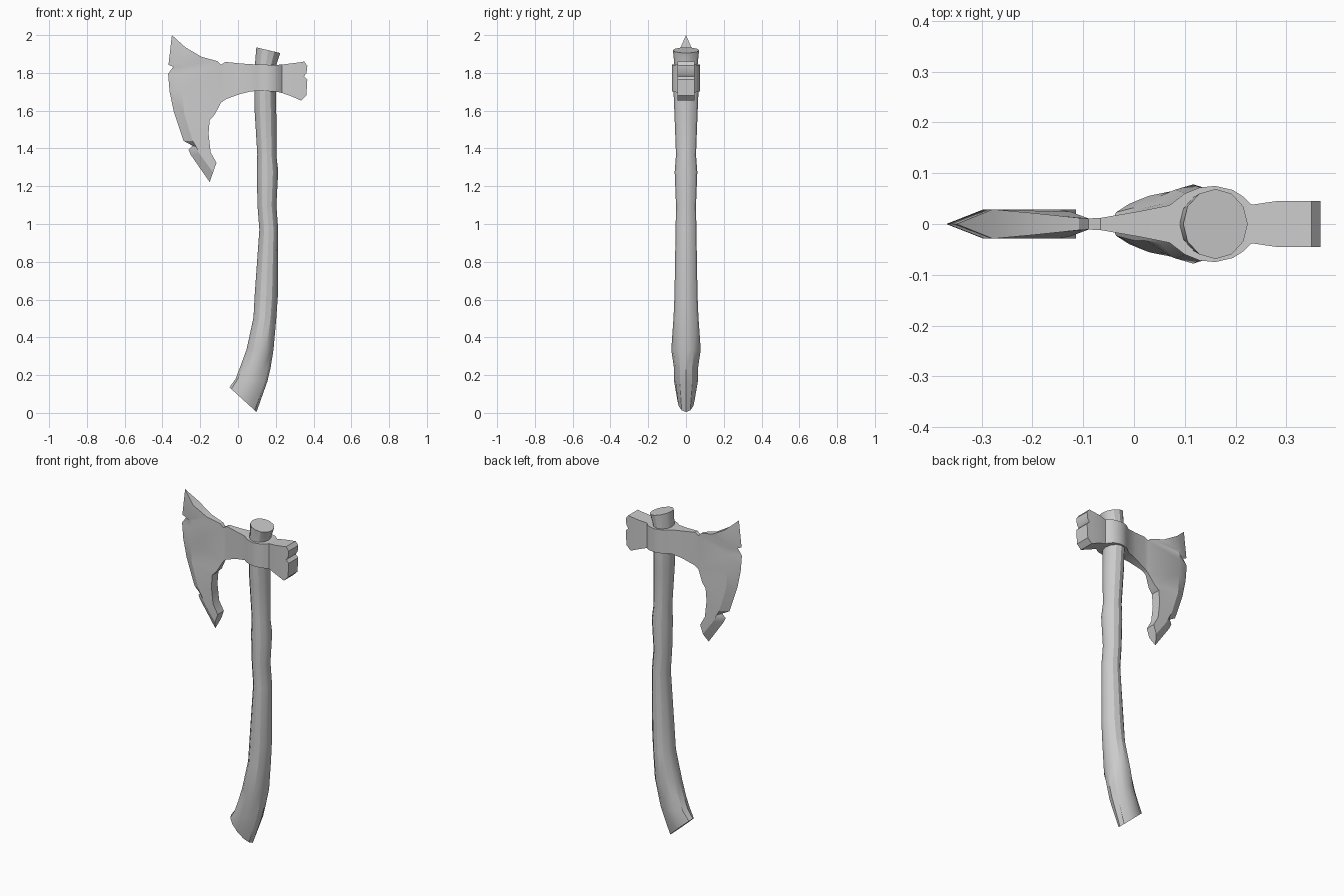
import bpy, bmesh, math

if "Cube" in bpy.data.objects:
    bpy.data.objects.remove(bpy.data.objects["Cube"])


def finish(bm, name):
    bmesh.ops.recalc_face_normals(bm, faces=bm.faces)
    mesh = bpy.data.meshes.new(name)
    bm.to_mesh(mesh)
    bm.free()
    ob = bpy.data.objects.new(name, mesh)
    bpy.context.collection.objects.link(ob)
    bpy.ops.object.select_all(action='DESELECT')
    ob.select_set(True)
    bpy.context.view_layer.objects.active = ob
    bpy.ops.object.shade_smooth_by_angle(angle=math.radians(30))
    return ob


# Handle: tilted oval rings (left x, left z, right x, right z, half depth)
rings = [
    (-.045, .135, .098, .005, .046), (-.013, .18, .155, .165, .064),
    (.012, .245, .172, .235, .064), (.045, .335, .188, .335, .078),
    (.082, .505, .203, .505, .066), (.088, .62, .211, .62, .061),
    (.113, .97, .213, .97, .055), (.103, 1.1, .203, 1.1, .053),
    (.1, 1.27, .213, 1.28, .06), (.102, 1.37, .203, 1.36, .053),
    (.088, 1.6, .203, 1.56, .061), (.087, 1.7, .2, 1.7, .066),
    (.09, 1.845, .204, 1.845, .062), (.097, 1.935, .224, 1.905, .069),
]
SIDES = 12
bm = bmesh.new()
loops = []
for x0, z0, x1, z1, d in rings:
    loop = []
    for i in range(SIDES):
        a = 2 * math.pi * i / SIDES
        f = (1 + math.cos(a)) / 2
        loop.append(bm.verts.new((x0 + (x1 - x0) * f, d * math.sin(a), z0 + (z1 - z0) * f)))
    loops.append(loop)
for lo, hi in zip(loops, loops[1:]):
    for i in range(SIDES):
        j = (i + 1) % SIDES
        bm.faces.new((lo[i], lo[j], hi[j], hi[i]))
bm.faces.new(loops[0])
bm.faces.new(loops[-1])
finish(bm, "handle")

# Head: mirrored point pairs, shared where the thickness is zero
bm = bmesh.new()


def pair(x, z, t):
    front = bm.verts.new((x, -t, z))
    return (front, bm.verts.new((x, t, z)) if t else front)


def face(vs):
    vs = list(dict.fromkeys(vs))
    if len(vs) > 2:
        bm.faces.new(vs)


def both_sides(pairs):
    face([p[0] for p in pairs])
    face([p[1] for p in pairs][::-1])


def rim(pairs):
    for a, b in zip(pairs, pairs[1:]):
        face([a[0], b[0], b[1], a[1]])


# Neck, socket and poll columns (x, top z, bottom z, half thickness)
columns = [
    (-.09, 1.843, 1.642, .011), (-.066, 1.858, 1.66, .012),
    (.01, 1.85, 1.688, .025), (.07, 1.846, 1.702, .037),
    (.1, 1.845, 1.704, .06), (.13, 1.844, 1.704, .072),
    (.16, 1.843, 1.703, .075), (.195, 1.843, 1.701, .067),
    (.215, 1.843, 1.698, .054), (.232, 1.844, 1.694, .038),
    (.28, 1.85, 1.677, .045), (.335, 1.857, 1.653, .045),
]
top = [pair(x, zt, t) for x, zt, zb, t in columns]
bot = [pair(x, zb, t) for x, zt, zb, t in columns]
for i in range(len(columns) - 1):
    both_sides([top[i], top[i + 1], bot[i + 1], bot[i]])
rim(top)
rim(bot)

# Chipped poll end
end = [pair(x, z, .045) for x, z in [
    (.35, 1.86), (.367, 1.838), (.363, 1.8), (.35, 1.782),
    (.367, 1.765), (.362, 1.68)]]
end = [top[-1]] + end + [bot[-1]]
both_sides(end)
rim(end)

# Blade: sharp edge points matched with ridge points
edge = [pair(x, z, 0) for x, z in [
    (-.35, 2.0), (-.368, 1.843), (-.343, 1.832), (-.37, 1.795),
    (-.362, 1.7), (-.34, 1.595), (-.288, 1.44), (-.24, 1.414),
    (-.262, 1.392), (-.25, 1.366), (-.15, 1.222)]]
ridge = [pair(x, z, .029) for x, z in [
    (-.278, 1.935), (-.29, 1.85), (-.294, 1.832), (-.296, 1.795),
    (-.294, 1.7), (-.285, 1.585), (-.24, 1.44), (-.222, 1.41),
    (-.212, 1.388), (-.2, 1.366), (-.132, 1.273)]]
for i in range(len(edge) - 1):
    both_sides([edge[i], edge[i + 1], ridge[i + 1], ridge[i]])
inner = [pair(*p) for p in [
    (-.114, 1.324, .029), (-.145, 1.38, .029), (-.156, 1.478, .029),
    (-.15, 1.55, .029), (-.124, 1.578, .024)]]
upper = [pair(-.108, 1.862, .012), pair(-.193, 1.885, .021)]
# Beard strips, then the cheek between ridge and neck
both_sides([ridge[10], inner[0], inner[1], ridge[9]])
both_sides([ridge[9], inner[1], inner[2], ridge[7], ridge[8]])
both_sides([ridge[7], inner[2], inner[3], ridge[6]])
both_sides([ridge[6], inner[3], inner[4], ridge[5]])
both_sides([ridge[5], inner[4], bot[0], ridge[4]])
both_sides([ridge[4], bot[0], top[0], ridge[3]])
both_sides([ridge[3], top[0], upper[0], ridge[2]])
both_sides([ridge[2], upper[0], upper[1], ridge[1]])
both_sides([ridge[1], upper[1], ridge[0]])
rim([edge[10], ridge[10]] + inner + [bot[0]])
rim([top[0]] + upper + [ridge[0], edge[0]])
finish(bm, "axe_head")
